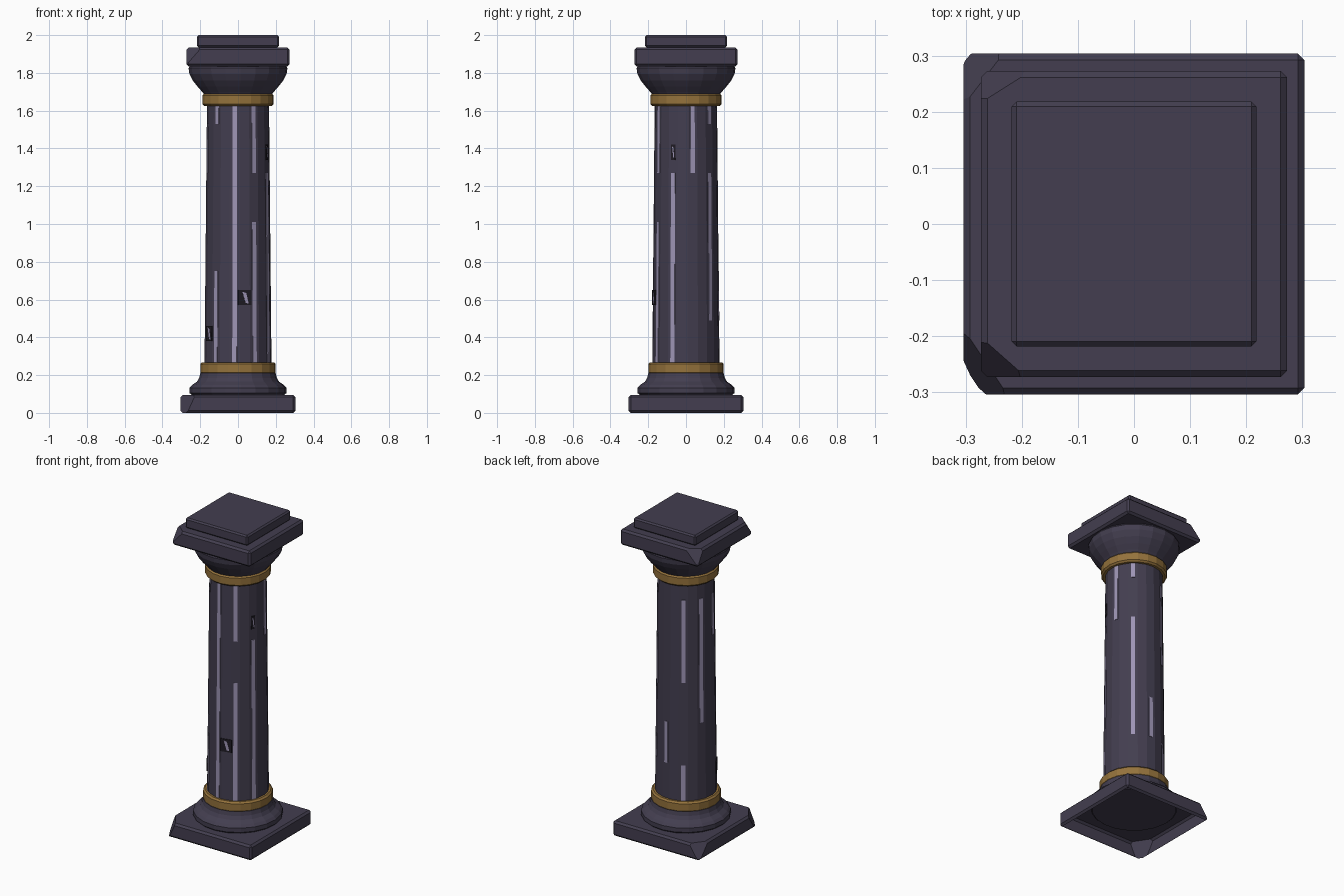
import bpy, bmesh, math
from mathutils import Vector, Matrix

cube = bpy.data.objects.get("Cube")
if cube:
    bpy.data.objects.remove(cube, do_unlink=True)

SIDES = 20
FIRST = -96          # angle of the first inlay strip, degrees
STEP = 36


def material(name, rgb):
    m = bpy.data.materials.new(name)
    m.use_nodes = True
    m.diffuse_color = (*rgb, 1)
    bsdf = m.node_tree.nodes["Principled BSDF"]
    bsdf.inputs["Base Color"].default_value = (*rgb, 1)
    bsdf.inputs["Roughness"].default_value = 0.8
    return m


STONE = material("violet_stone", (0.056, 0.048, 0.079))
GOLD = material("aged_gold", (0.30, 0.17, 0.045))
PALE = material("pale_lilac", (0.34, 0.30, 0.46))
DARK = material("deep_stone", (0.013, 0.011, 0.017))


def finish(bm, name, mat):
    bmesh.ops.recalc_face_normals(bm, faces=bm.faces)
    mesh = bpy.data.meshes.new(name)
    bm.to_mesh(mesh)
    bm.free()
    mesh.materials.append(mat)
    obj = bpy.data.objects.new(name, mesh)
    bpy.context.collection.objects.link(obj)
    return obj


def turned(name, profile, mat):
    """Faceted turned part from (radius, height) pairs, capped at both ends."""
    bm = bmesh.new()
    rings = []
    for r, z in profile:
        angles = [math.radians(FIRST + (i + 0.5) * 360 / SIDES) for i in range(SIDES)]
        rings.append([bm.verts.new((r * math.cos(a), r * math.sin(a), z)) for a in angles])
    for low, high in zip(rings, rings[1:]):
        for i in range(SIDES):
            j = (i + 1) % SIDES
            bm.faces.new((low[i], low[j], high[j], high[i]))
    bm.faces.new(rings[0])
    bm.faces.new(rings[-1])
    return finish(bm, name, mat)


def slab(name, half, z0, z1, bevel, chips=(), open_bottom=False):
    """Bevelled square slab; each chip is three points of a cutting plane."""
    bm = bmesh.new()
    bmesh.ops.create_cube(bm, size=1)
    bmesh.ops.scale(bm, vec=(2 * half, 2 * half, z1 - z0), verts=bm.verts)
    bmesh.ops.translate(bm, vec=(0, 0, (z0 + z1) / 2), verts=bm.verts)
    bmesh.ops.bevel(bm, geom=bm.edges[:], offset=bevel, segments=1, affect='EDGES')
    for points in chips:
        a, b, c = map(Vector, points)
        n = (b - a).cross(c - a).normalized()
        if n.dot(a - Vector((0, 0, (z0 + z1) / 2))) < 0:
            n.negate()
        geom = bm.verts[:] + bm.edges[:] + bm.faces[:]
        cut = bmesh.ops.bisect_plane(bm, geom=geom, plane_co=a, plane_no=n, clear_outer=True)
        rim = [e for e in cut["geom_cut"] if isinstance(e, bmesh.types.BMEdge)]
        bmesh.ops.contextual_create(bm, geom=rim)
    bmesh.ops.recalc_face_normals(bm, faces=bm.faces)
    if open_bottom:
        under = [f for f in bm.faces if f.normal.z < -0.99]
        bmesh.ops.delete(bm, geom=under, context='FACES')
    return finish(bm, name, STONE)


# Plinth with two broken corners, hollow underneath
slab("plinth", 0.304, 0, 0.095, 0.012, [
    ((-0.305, -0.185, 0.095), (-0.225, -0.305, 0.095), (-0.305, -0.25, 0)),
    ((-0.305, 0.21, 0.095), (-0.232, 0.305, 0.095), (-0.3, 0.3, 0)),
], open_bottom=True)

# Capital slabs, the lower one broken at the same side
slab("capital_slab", 0.273, 1.835, 1.935, 0.012, [
    ((-0.275, -0.2, 1.935), (-0.19, -0.275, 1.935), (-0.27, -0.27, 1.85)),
    ((-0.275, 0.215, 1.935), (-0.18, 0.275, 1.935), (-0.27, 0.27, 1.85)),
])
slab("top_slab", 0.218, 1.935, 2, 0.009)

# Turned parts
turned("base_moulding", [(0.24, 0.09), (0.257, 0.105), (0.257, 0.132), (0.243, 0.148),
                         (0.218, 0.165), (0.206, 0.185), (0.2, 0.21)], STONE)
turned("capital_moulding", [(0.175, 1.68), (0.19, 1.7), (0.215, 1.728), (0.24, 1.76),
                            (0.258, 1.795), (0.262, 1.825), (0.255, 1.838)], STONE)


def gold_ring(name, r, z0, z1):
    b = 0.01
    turned(name, [(r - b, z0), (r, z0 + b), (r, z1 - b), (r - b, z1)], GOLD)


gold_ring("lower_ring", 0.2, 0.203, 0.268)
gold_ring("upper_ring", 0.189, 1.625, 1.69)


def shaft_radius(z):
    return 0.18 - 0.0095 * z


turned("shaft", [(shaft_radius(z), z) for z in (0.2, 1.68)], STONE)


def plate(bm, angle, corners, proud):
    """Thin plate on the shaft from (sideways, height) corners."""
    turn = Matrix.Rotation(math.radians(angle), 4, 'Z')
    layers = []
    for lift in (-0.004, proud):
        layers.append([bm.verts.new(turn @ Vector((
            shaft_radius(z) * math.cos(math.pi / SIDES) + lift, s, z))) for s, z in corners])
    inner, outer = layers
    bm.faces.new(inner)
    bm.faces.new(outer)
    for i in range(len(corners)):
        j = (i + 1) % len(corners)
        bm.faces.new((inner[i], inner[j], outer[j], outer[i]))


def rectangle(w, z0, z1):
    return [(-w / 2, z0), (w / 2, z0), (w / 2, z1), (-w / 2, z1)]


# Worn inlay strips: spans in fifths of the shaft, counted from the foot
spans = [[(0, 6)], [(0, 3), (4, 6)], [(0, 4)], [(4, 6)], [(1, 4), (5, 6)],
         [(1, 2)], [(0, 1), (3, 5)], [(2, 5)], [(4, 5)], [(0, 2), (5, 6)]]
bm = bmesh.new()
for k, pieces in enumerate(spans):
    for a, b in pieces:
        z0, z1 = 0.23 + 0.26 * a, min(0.23 + 0.26 * b, 1.64)
        plate(bm, FIRST + STEP * k, rectangle(0.024, z0, z1), 0.003)
finish(bm, "inlay_strips", PALE)

# Small chips in the shaft: a dark hollow with a pale broken face
hollows, shards = bmesh.new(), bmesh.new()
for angle, z, w in ((-78, 0.61, 0.07), (-150, 0.42, 0.06), (-24, 1.38, 0.026)):
    h = 0.04
    plate(hollows, angle, rectangle(w, z - h, z + h), 0.004)
    plate(shards, angle, [(-w * 0.2, z + h * 0.8), (w * 0.1, z + h * 0.6), (w * 0.3, z - h * 0.8),
                          (w * 0.05, z - h * 0.7)], 0.005)
finish(hollows, "chip_hollows", DARK)
finish(shards, "chip_faces", PALE)
